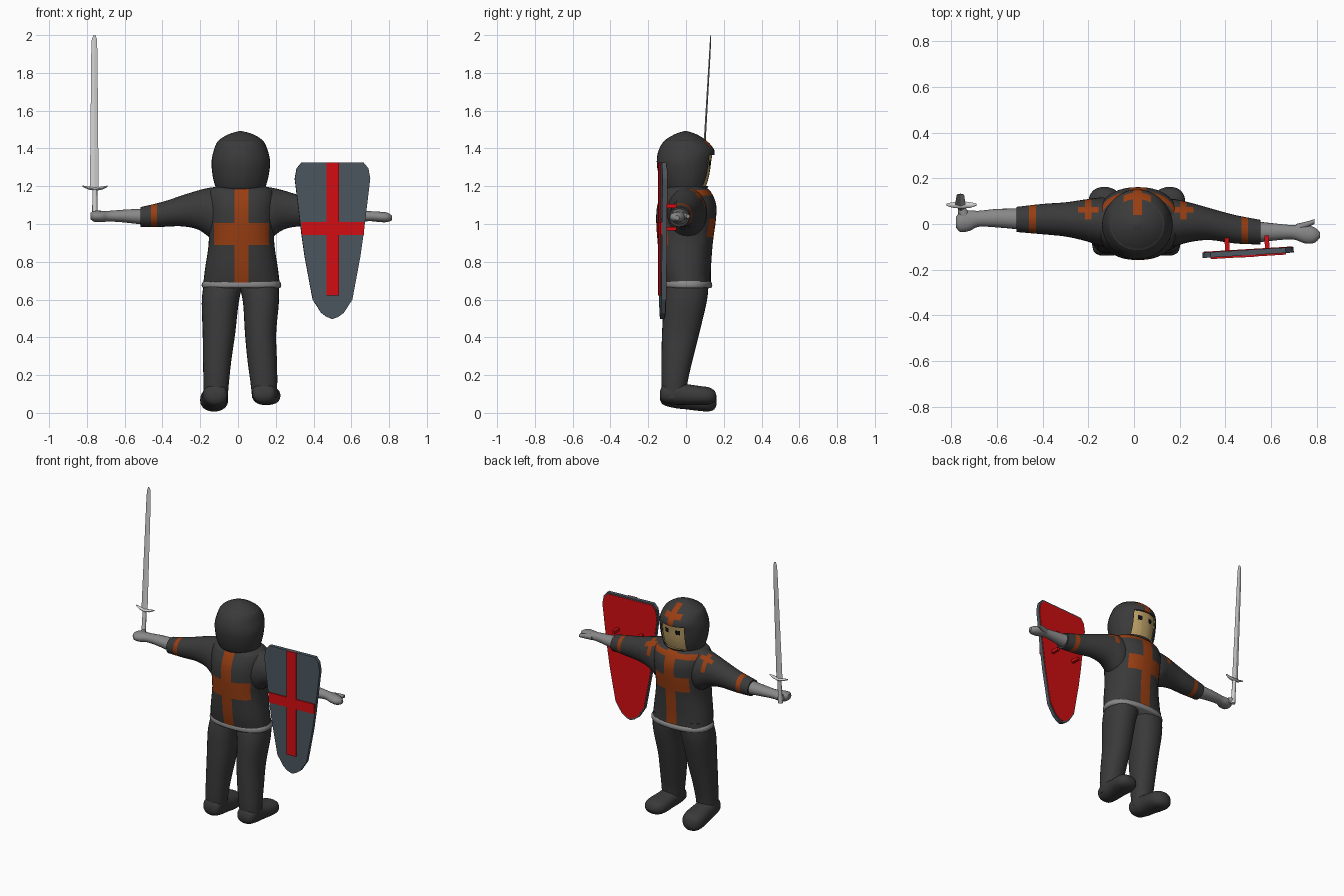
import bpy, bmesh, math
from mathutils import Vector


def mat(name, r, g, b):
    m = bpy.data.materials.new(name)
    lin = [(v / 255 / 12.92) if v < 11 else ((v / 255 + 0.055) / 1.055) ** 2.4 for v in (r, g, b)]
    m.diffuse_color = (*lin, 1)
    return m


DARK = mat("charcoal cloth", 58, 58, 58)
RUST = mat("rust trim", 152, 62, 18)
GREY = mat("grey mail", 136, 136, 136)
STEEL = mat("pale steel", 208, 208, 208)
SLATE = mat("slate shield", 76, 87, 95)
RED = mat("shield red", 212, 14, 18)
SKIN = mat("tan skin", 190, 162, 104)
BLACK = mat("black eyes", 15, 15, 15)


def finish(name, bm, mats, smooth=True):
    bmesh.ops.recalc_face_normals(bm, faces=bm.faces)
    me = bpy.data.meshes.new(name)
    bm.to_mesh(me)
    bm.free()
    for m in mats:
        me.materials.append(m)
    ob = bpy.data.objects.new(name, me)
    bpy.context.collection.objects.link(ob)
    if smooth:
        bpy.ops.object.select_all(action='DESELECT')
        ob.select_set(True)
        bpy.context.view_layer.objects.active = ob
        bpy.ops.object.shade_smooth_by_angle(angle=math.radians(45))
    return ob


def spline(rows, steps):
    """Catmull-Rom through section rows."""
    out = []
    for i in range(len(rows) - 1):
        p = [rows[max(i - 1, 0)], rows[i], rows[i + 1], rows[min(i + 2, len(rows) - 1)]]
        for s in range(steps):
            t = s / steps
            out.append([0.5 * (2 * b + (c - a) * t + (2 * a - 5 * b + 4 * c - d) * t * t
                               + (3 * b - a - 3 * c + d) * t ** 3) for a, b, c, d in zip(*p)])
    return out + [list(rows[-1])]


def loft(name, axis, rows, mats, n=28, steps=4, power=2.0, cuts=(), rule=None, recess=None, smooth=True):
    """Rows are (position, a_min, a_max, b_min, b_max); cuts are (axis, values)."""
    bm = bmesh.new()
    rings = []
    for t, a0, a1, b0, b1 in spline(rows, steps):
        ring = []
        for k in range(n):
            w = 2 * math.pi * k / n
            c, s = math.cos(w), math.sin(w)
            a = (a0 + a1) / 2 + (a1 - a0) / 2 * math.copysign(abs(c) ** (2 / power), c)
            b = (b0 + b1) / 2 + (b1 - b0) / 2 * math.copysign(abs(s) ** (2 / power), s)
            co = [a, b]
            co.insert(axis, t)
            ring.append(bm.verts.new(co))
        rings.append(ring)
    for r, q in zip(rings, rings[1:]):
        for k in range(n):
            bm.faces.new((r[k], r[(k + 1) % n], q[(k + 1) % n], q[k]))
    bm.faces.new(rings[0])
    bm.faces.new(rings[-1])
    for ax, values in cuts:
        no = Vector([float(i == ax) for i in range(3)])
        for v in values:
            bmesh.ops.bisect_plane(bm, geom=bm.verts[:] + bm.edges[:] + bm.faces[:],
                                   plane_co=no * v, plane_no=no)
    if rule:
        for f in bm.faces:
            f.material_index = rule(*f.calc_center_median())
    if recess:  # push the faces of chosen materials inwards
        old = [f for f in bm.faces if f.material_index in recess]
        ext = bmesh.ops.extrude_face_region(bm, geom=old)["geom"]
        bmesh.ops.translate(bm, verts=[v for v in ext if isinstance(v, bmesh.types.BMVert)], vec=(0, -0.012, 0))
        bmesh.ops.delete(bm, geom=[f for f in old if f.is_valid], context='FACES')
    return finish(name, bm, mats, smooth)


def box(name, lo, hi, m, parent=None):
    bm = bmesh.new()
    bmesh.ops.create_cube(bm, size=1)
    for v in bm.verts:
        v.co = [(a + b) / 2 + c * (b - a) for a, b, c in zip(lo, hi, v.co)]
    ob = finish(name, bm, [m], False)
    ob.parent = parent
    return ob


# Tunic with a cross on both sides and a trimmed collar at the face side
MID = 0.018


def tunic(x, y, z):
    d = abs(x - MID)
    if d < 0.037:
        return 1
    if y < 0:
        return int(d < 0.145 and 0.89 < z < 1.005)
    return int((d < 0.125 and 0.93 < z < 1.03) or (y > 0.03 and 1.15 < z < 1.18))


loft("tunic", 2, [(0.67, -0.185, 0.222, -0.115, 0.132), (0.76, -0.175, 0.212, -0.135, 0.132),
                  (0.90, -0.155, 0.192, -0.15, 0.142), (1.02, -0.16, 0.195, -0.158, 0.158),
                  (1.10, -0.165, 0.2, -0.152, 0.16), (1.16, -0.16, 0.195, -0.13, 0.138),
                  (1.19, -0.135, 0.17, -0.11, 0.11), (1.205, -0.09, 0.12, -0.07, 0.07)],
     [DARK, RUST], n=40, power=2.3,
     cuts=[(0, (MID - .145, MID - .125, MID - .037, MID + .037, MID + .125, MID + .145)),
           (1, (0, 0.03)), (2, (0.89, 0.93, 1.005, 1.03, 1.15, 1.18))], rule=tunic)
loft("tunic_hem", 2, [(0.66, -0.182, 0.22, -0.11, 0.13), (0.668, -0.191, 0.228, -0.121, 0.138),
                      (0.685, -0.191, 0.228, -0.122, 0.138), (0.697, -0.182, 0.22, -0.118, 0.13)],
     [GREY], n=40, power=2.3)


# Hood with recessed face, eyes and forehead cross
def hood(x, y, z):
    d = abs(x - 0.015)
    if y > 0.04:
        if d < 0.085 and 1.20 < z < 1.365:
            return 3 if 0.025 < d < 0.055 and 1.305 < z < 1.335 else 2
        if z > 1.365 and (d < 0.02 or (d < 0.06 and 1.41 < z < 1.44)):
            return 1
    return 0


loft("hooded_head", 2, [(1.165, -0.10, 0.13, -0.10, 0.10), (1.20, -0.12, 0.147, -0.125, 0.118),
                        (1.26, -0.135, 0.163, -0.145, 0.135), (1.33, -0.14, 0.17, -0.155, 0.145),
                        (1.39, -0.128, 0.157, -0.145, 0.15), (1.44, -0.105, 0.133, -0.115, 0.11),
                        (1.475, -0.05, 0.08, -0.06, 0.055), (1.492, 0.005, 0.02, -0.01, 0.005)],
     [DARK, RUST, SKIN, BLACK], n=36,
     cuts=[(0, (-.07, -.045, -.04, -.01, -.005, .035, .04, .07, .075, .1)), (1, (0.04,)),
           (2, (1.2, 1.305, 1.335, 1.365, 1.41, 1.44))], rule=hood, recess=(2, 3))


# Sleeves with a cuff band and a small shoulder cross
def sleeve(band, mark):
    def rule(x, y, z):
        if band < x < band + 0.03:
            return 1
        d = abs(x - mark)
        if y > 0.02 and z > 1.09:
            return int(d < 0.014 or (d < 0.045 and 0.05 < y < 0.075))
        return 0
    return rule


def sleeve_cuts(band, mark):
    return [(0, (band, band + .03, mark - .045, mark - .014, mark + .014, mark + .045)),
            (1, (0.02, 0.05, 0.075)), (2, (1.09,))]


loft("sword_arm_sleeve", 0, [(-0.515, -0.035, 0.075, 0.985, 1.09), (-0.40, -0.045, 0.088, 0.985, 1.117),
                             (-0.30, -0.055, 0.095, 0.988, 1.15), (-0.21, -0.075, 0.108, 0.97, 1.178),
                             (-0.13, -0.10, 0.115, 0.92, 1.195), (-0.03, -0.09, 0.09, 0.92, 1.2)],
     [DARK, RUST], cuts=sleeve_cuts(-0.46, -0.2), rule=sleeve(-0.46, -0.2))
loft("shield_arm_sleeve", 0, [(0.555, -0.09, 0.018, 0.985, 1.09), (0.44, -0.085, 0.04, 0.985, 1.117),
                              (0.33, -0.07, 0.07, 0.988, 1.15), (0.24, -0.08, 0.095, 0.97, 1.178),
                              (0.16, -0.10, 0.11, 0.92, 1.195), (0.06, -0.09, 0.09, 0.92, 1.2)],
     [DARK, RUST], cuts=sleeve_cuts(0.47, 0.215), rule=sleeve(0.47, 0.215))

# Mail forearms and hands
loft("sword_forearm_and_hand", 0, [(-0.49, -0.025, 0.068, 0.995, 1.082), (-0.60, -0.015, 0.066, 1.008, 1.076),
                                   (-0.68, -0.012, 0.058, 1.013, 1.07), (-0.72, -0.03, 0.06, 1.01, 1.07),
                                   (-0.76, -0.035, 0.055, 1.012, 1.07), (-0.78, -0.015, 0.03, 1.025, 1.06)], [GREY], n=20)
loft("sword_thumb", 1, [(0.02, -0.765, -0.71, 1.02, 1.068), (0.06, -0.772, -0.73, 1.025, 1.066),
                        (0.08, -0.765, -0.745, 1.035, 1.055)], [GREY], n=12)
loft("shield_forearm_and_hand", 0, [(0.53, -0.082, 0.012, 0.995, 1.082), (0.64, -0.07, 0.0, 1.01, 1.073),
                                    (0.70, -0.068, -0.005, 1.015, 1.068), (0.75, -0.085, -0.002, 1.01, 1.065),
                                    (0.79, -0.083, -0.015, 1.01, 1.06), (0.815, -0.06, -0.035, 1.02, 1.045)], [GREY], n=20)
loft("shield_thumb", 0, [(0.71, -0.04, 0.0, 1.02, 1.06), (0.76, -0.015, 0.012, 1.025, 1.058),
                         (0.79, 0.0, 0.021, 1.03, 1.052)], [GREY], n=12)

# Trousers
Y = [(-0.09, 0.115), (-0.105, 0.118), (-0.118, 0.108), (-0.127, 0.07), (-0.13, 0.035), (-0.13, 0.01), (-0.125, 0.0)]
Z = [0.72, 0.66, 0.58, 0.42, 0.28, 0.17, 0.08]
LEGS = {"left": [(-0.175, 0.03), (-0.185, 0.02), (-0.192, 0.003), (-0.187, -0.015), (-0.185, -0.035),
                 (-0.183, -0.047), (-0.18, -0.055)],
        "right": [(0.0, 0.21), (0.01, 0.216), (0.027, 0.216), (0.037, 0.202), (0.05, 0.206),
                  (0.065, 0.208), (0.075, 0.205)]}
for side, xs in LEGS.items():
    loft(side + "_leg", 2, [(z, *x, *y) for z, x, y in zip(Z, xs, Y)], [DARK], power=2.2)

# Boots: the left one dips at the toe
for side, cx, turn, heel, toe in (("left", -0.12, -0.012, 0.035, 0.0), ("right", 0.14, 0.02, 0.045, 0.04)):
    rows = []
    for y, w, top, lift in ((-0.138, 0.03, 0.11, 0.035), (-0.12, 0.058, 0.15, 0.01), (-0.06, 0.066, 0.165, 0),
                            (0.0, 0.067, 0.152, 0), (0.07, 0.074, 0.142, 0), (0.12, 0.068, 0.135, 0.003),
                            (0.15, 0.045, 0.118, 0.018), (0.162, 0.015, 0.09, 0.045)):
        t = (y + 0.138) / 0.3
        c = cx + turn * (t - 0.2)
        base = heel + (toe - heel) * t
        rows.append((y, c - w, c + w, base + lift, top + (base - 0.04) * 0.4))
    loft(side + "_boot", 1, rows, [DARK], power=2.3)

# Sword, leaning slightly backwards
loft("sword_blade", 2, [(1.18, -0.784, -0.738, 0.078, 0.09), (1.90, -0.777, -0.744, 0.122, 0.13),
                        (1.98, -0.774, -0.747, 0.127, 0.133), (2.0, -0.765, -0.755, 0.129, 0.132)],
     [STEEL], n=4, steps=1, smooth=False)
loft("sword_guard", 0, [(-0.822, 0.08, 0.09, 1.196, 1.204), (-0.79, 0.07, 0.096, 1.182, 1.198),
                        (-0.755, 0.068, 0.1, 1.176, 1.194), (-0.72, 0.07, 0.096, 1.182, 1.198),
                        (-0.69, 0.08, 0.09, 1.196, 1.204)], [STEEL], n=8, steps=1)
loft("sword_grip", 2, [(1.02, -0.772, -0.744, 0.055, 0.083), (1.05, -0.772, -0.744, 0.058, 0.084),
                       (1.185, -0.771, -0.745, 0.07, 0.094)], [STEEL], n=10, steps=1)

# Shield board, red back panel, raised cross and arm straps
HALF = [(0.165, 1.325), (0.19, 1.295), (0.2, 1.24), (0.165, 0.95), (0.148, 0.83), (0.105, 0.6),
        (0.06, 0.53), (0.03, 0.508), (0, 0.497)]
OUTLINE = HALF + [(-x, z) for x, z in reversed(HALF[:-1])]


def board(name, y0, y1, scale, m):
    bm = bmesh.new()
    f = bm.faces.new([bm.verts.new((x * scale, y0, 0.95 + (z - 0.95) * scale)) for x, z in OUTLINE])
    g = bmesh.ops.extrude_face_region(bm, geom=[f])["geom"]
    bmesh.ops.translate(bm, verts=[v for v in g if isinstance(v, bmesh.types.BMVert)], vec=(0, y1 - y0, 0))
    return finish(name, bm, [m], False)


shield = board("shield_board", -0.012, 0.012, 1.0, SLATE)
shield.location = (0.5, -0.125, 0)
shield.rotation_euler = (0, 0, 0.06)
board("shield_back_panel", 0.011, 0.015, 0.975, RED).parent = shield
box("shield_cross_upright", (-0.033, -0.02, 0.622), (0.033, -0.011, 1.325), RED, shield)
box("shield_cross_bar", (-0.165, -0.019, 0.943), (0.165, -0.011, 1.01), RED, shield)
for x in (-0.09, 0.085):
    for z in (0.975, 1.095):
        box("shield_strap_end", (x - 0.01, 0.01, z - 0.01), (x + 0.01, 0.07, z + 0.01), RED, shield)
